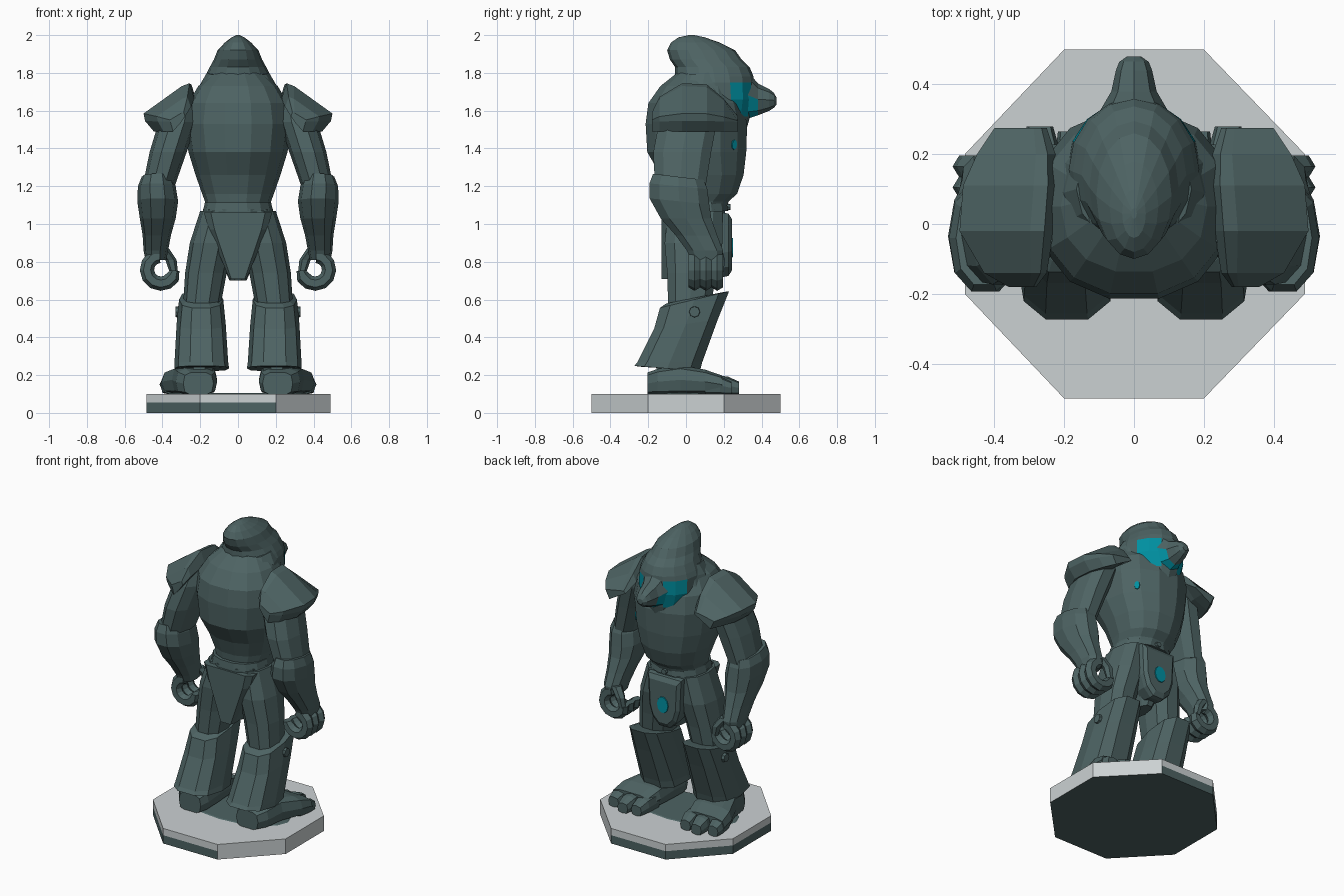
import bpy, bmesh, math
from mathutils import Vector


def material(name, rgb):
    m = bpy.data.materials.new(name)
    m.diffuse_color = (*rgb, 1)
    return m


DARK = material("dark slate green", (0.075, 0.125, 0.125))
TEAL = material("teal paint", (0.0, 0.28, 0.36))
GREY = material("light grey", (0.6, 0.64, 0.65))


def ring(x, y, z, ra, rb, tilt=0, n=12, p=2.0, axis='z'):
    """Superellipse loop, across z (radii x, y) or across y (radii x, z)."""
    pts = []
    for i in range(n):
        a = 2 * math.pi * i / n
        c, s = math.cos(a), math.sin(a)
        u = ra * math.copysign(abs(c) ** (2 / p), c) if abs(c) > 1e-6 else 0
        v = rb * math.copysign(abs(s) ** (2 / p), s) if abs(s) > 1e-6 else 0
        pts.append((x + u, y + v, z + tilt * v) if axis == 'z' else (x + u, y, z + v))
    return pts


def loft(name, loops, side=1, rule=None, mats=(DARK,)):
    """Skin a stack of loops, cap both ends; side=-1 mirrors in x."""
    bm = bmesh.new()
    vs = [[bm.verts.new((side * p[0], p[1], p[2])) for p in lp] for lp in loops]
    n = len(vs[0])
    for a, b in zip(vs, vs[1:]):
        for i in range(n):
            j = (i + 1) % n
            bm.faces.new((a[i], a[j], b[j], b[i]))
    bm.faces.new(vs[0])
    bm.faces.new(vs[-1])
    bmesh.ops.recalc_face_normals(bm, faces=bm.faces)
    bm.normal_update()
    if rule:
        for f in bm.faces:
            f.material_index = rule(f.calc_center_median(), f.normal)
    me = bpy.data.meshes.new(name)
    bm.to_mesh(me)
    bm.free()
    for m in mats:
        me.materials.append(m)
    ob = bpy.data.objects.new(name, me)
    bpy.context.collection.objects.link(ob)
    return ob


def rings(rows, **kw):
    return [ring(*r, **kw) for r in rows]


# octagonal base: dark underside, dark lower band except on the right
octagon = [(.2, -.5), (.49, -.2), (.49, .2), (.2, .5), (-.2, .5), (-.485, .2), (-.485, -.2), (-.2, -.5)]
loft("base", [[(x, y, z) for x, y in octagon] for z in (0, .055, .1)],
     rule=lambda c, n: 0 if n.z < -.5 or (c.z < .055 and n.x < .3) else 1, mats=(DARK, GREY))
loft("painted_ground", rings([(0, 0, .098, .37, .2), (0, 0, .104, .36, .19)], n=16))

# torso
loft("torso", rings([
    (0, .06, 1.07, .165, .15), (0, .065, 1.12, .175, .165), (0, .085, 1.16, .19, .19),
    (0, .085, 1.26, .225, .225), (0, .057, 1.38, .262, .268), (0, .055, 1.53, .282, .275),
    (0, .05, 1.64, .265, .255), (0, .05, 1.73, .21, .19), (0, .07, 1.8, .13, .12)], n=14, p=2.2))
loft("belt", rings([(0, .05, 1.07, .185, .175), (0, .05, 1.115, .175, .17)], n=14, p=2.3))
loft("pelvis", rings([
    (0, .045, 1.08, .185, .17), (0, .045, 1.02, .175, .17), (0, .045, .88, .13, .168),
    (0, .05, .76, .07, .14), (0, .05, .7, .045, .1)], n=10, p=2.3))
loft("buckle", rings([(0, .2, 1.09, .022, .02), (0, .235, 1.09, .018, .016)], n=8, axis='y'))

# front cloth with its painted emblem, wedge-shaped cloth behind
cloth = [(-.125, 1.06), (.125, 1.06), (.115, .85), (.09, .77), (.04, .72),
         (-.04, .72), (-.09, .77), (-.115, .85)]
loft("front_cloth", [[(x * k, y, .89 + (z - .89) * k) for x, z in cloth]
                     for y, k in ((.12, .92), (.2, 1), (.225, .97), (.243, .8))])
loft("cloth_emblem", rings([(0, .24, .875, .042, .056), (0, .248, .875, .04, .053)], n=10, axis='y'), mats=(TEAL,))
back = [(-.18, 1.06), (.18, 1.06), (.155, .97), (.045, .71), (-.045, .71), (-.155, .97)]
loft("back_cloth", [[(x * k, y, z) for x, z in back] for y, k in ((0, 1), (-.1, 1), (-.13, .8))])
# chest mark
mark = loft("chest_mark", rings([(0, 0, -.002, .028, .018), (0, 0, .006, .026, .016)], n=8), mats=(TEAL,))
mark.location = (.188, .254, 1.42)
mark.rotation_euler = Vector((.79, .61, -.08)).to_track_quat('Z', 'X').to_euler()


# hooded head with teal cheeks that run onto the lower snout
def cheek(c, n):
    return 1 if c.y > .215 and 1.565 < c.z < 1.75 and abs(c.x) > .06 else 0


def snout_cheek(c, n):
    return 1 if c.y < .37 and n.z < .02 and abs(n.x) > .4 else 0


loft("head", rings([
    (0, .17, 1.5, .12, .15), (0, .17, 1.57, .155, .17), (0, .165, 1.66, .19, .192), (0, .155, 1.75, .187, .205),
    (0, .15, 1.78, .175, .208), (0, .14, 1.83, .15, .197), (0, .105, 1.87, .128, .19), (0, .08, 1.92, .108, .18),
    (0, .05, 1.96, .07, .13), (0, .03, 1.988, .034, .07), (0, .03, 2.0, .008, .015)],
    n=16), rule=cheek, mats=(DARK, TEAL))
loft("snout", rings([
    (0, .25, 1.71, .145, .155), (0, .32, 1.685, .1, .13), (0, .38, 1.66, .065, .085),
    (0, .44, 1.657, .052, .058), (0, .465, 1.655, .042, .04), (0, .48, 1.65, .02, .018)],
    n=8, axis='y'), rule=snout_cheek, mats=(DARK, TEAL))
# hood rim around the neck
loft("hood_rim", rings([
    (0, .09, 1.66, .225, .2, .1), (0, .09, 1.74, .2, .18, .1), (0, .1, 1.8, .165, .16, .1)], n=14))

# shoulder pad section (x, z) and its steps along y: y, height scale, inner x, outer x
pad = [(.1, 1.745), (.25, 1.73), (1, 1.585), (.97, 1.545), (.8, 1.49), (.35, 1.53), (0, 1.66)]
pad_steps = [(-.18, .25, .28, .36), (-.14, .65, .25, .43), (-.02, 1, .23, .5), (.11, .97, .22, .49),
             (.2, .6, .225, .45), (.275, .15, .25, .4)]

for side, tag in ((1, "right"), (-1, "left")):
    # shoulder pad
    loft(tag + "_shoulder_pad",
         [[(a + (b - a) * u, y, 1.54 + (z - 1.54) * (sz if z > 1.54 else 1)) for u, z in pad]
          for y, sz, a, b in pad_steps], side)
    # arm and bulky forearm
    loft(tag + "_upper_arm", rings([
        (.29, .03, 1.66, .07, .12), (.32, .01, 1.54, .1, .16), (.37, -.02, 1.38, .098, .16),
        (.42, -.03, 1.2, .085, .14)], n=10, p=2.3), side)
    loft(tag + "_forearm", rings([
        (.43, -.04, 1.25, .08, .14, -.12), (.43, -.04, 1.2, .1, .16, -.1), (.425, -.035, 1.12, .108, .165, -.1),
        (.425, 0, 1.03, .095, .14), (.43, .055, .94, .075, .115), (.435, .1, .86, .065, .1),
        (.435, .11, .81, .055, .085)], n=10, p=2.3), side)
    # curled fingers, open toward the thigh
    for k, y in enumerate((.045, .105, .165)):
        arc = []
        for i in range(10):
            a = math.radians(85 - i * 29)
            r = Vector((math.cos(a), 0, math.sin(a)))
            c = Vector((.408, y, .758)) + r * .074
            t = .038 if i < 9 else .024
            arc.append([c + r * t * math.cos(b) + Vector((0, .036 * math.sin(b), 0))
                        for b in (math.pi * q / 3 for q in range(6))])
        loft(f"{tag}_finger_{k}", arc, side)
    loft(tag + "_thumb", rings([
        (.4, .16, .87, .035, .035), (.355, .18, .81, .03, .03), (.34, .18, .745, .022, .022)], n=6), side)

    # leg
    loft(tag + "_leg", rings([
        (.1, .05, 1.07, .1, .15), (.14, .04, .9, .115, .16), (.17, .03, .74, .11, .135),
        (.19, .02, .58, .1, .12), (.2, -.05, .35, .085, .1), (.21, -.08, .14, .085, .09)], n=10, p=2.3), side)
    # slanted shin guard rising to the knee
    loft(tag + "_shin_guard", rings([
        (.192, -.09, .235, .12, .15, -.06), (.192, -.1, .235, .145, .18, -.08), (.194, -.085, .27, .142, .178, 0),
        (.195, .0, .47, .13, .175, .15), (.195, .045, .6, .117, .19, .24), (.195, .05, .61, .095, .16, .2)],
        n=10, p=2.7), side)
    knob = loft(tag + "_knee_knob", rings([(0, 0, -.03, .034, .034), (0, 0, .02, .028, .028)], n=8))
    knob.location = (side * .31, .045, .535)
    knob.rotation_euler = (0, side * math.pi / 2, 0)
    # foot and toes, turned outward
    loft(tag + "_foot", rings([
        (.21, -.205, .155, .08, .06), (.22, -.15, .165, .11, .07), (.23, -.03, .175, .12, .08),
        (.26, .1, .165, .145, .066), (.275, .19, .15, .14, .05)], n=10, p=3.5, axis='y'), side)
    for k, (x, y) in enumerate(((.175, .235), (.265, .25), (.36, .21))):
        loft(f"{tag}_toe_{k}", rings([
            (x - .01, .1, .15, .046, .052), (x, y - .03, .145, .05, .048), (x + .005, y + .03, .132, .038, .034)],
            n=8, p=3, axis='y'), side)
